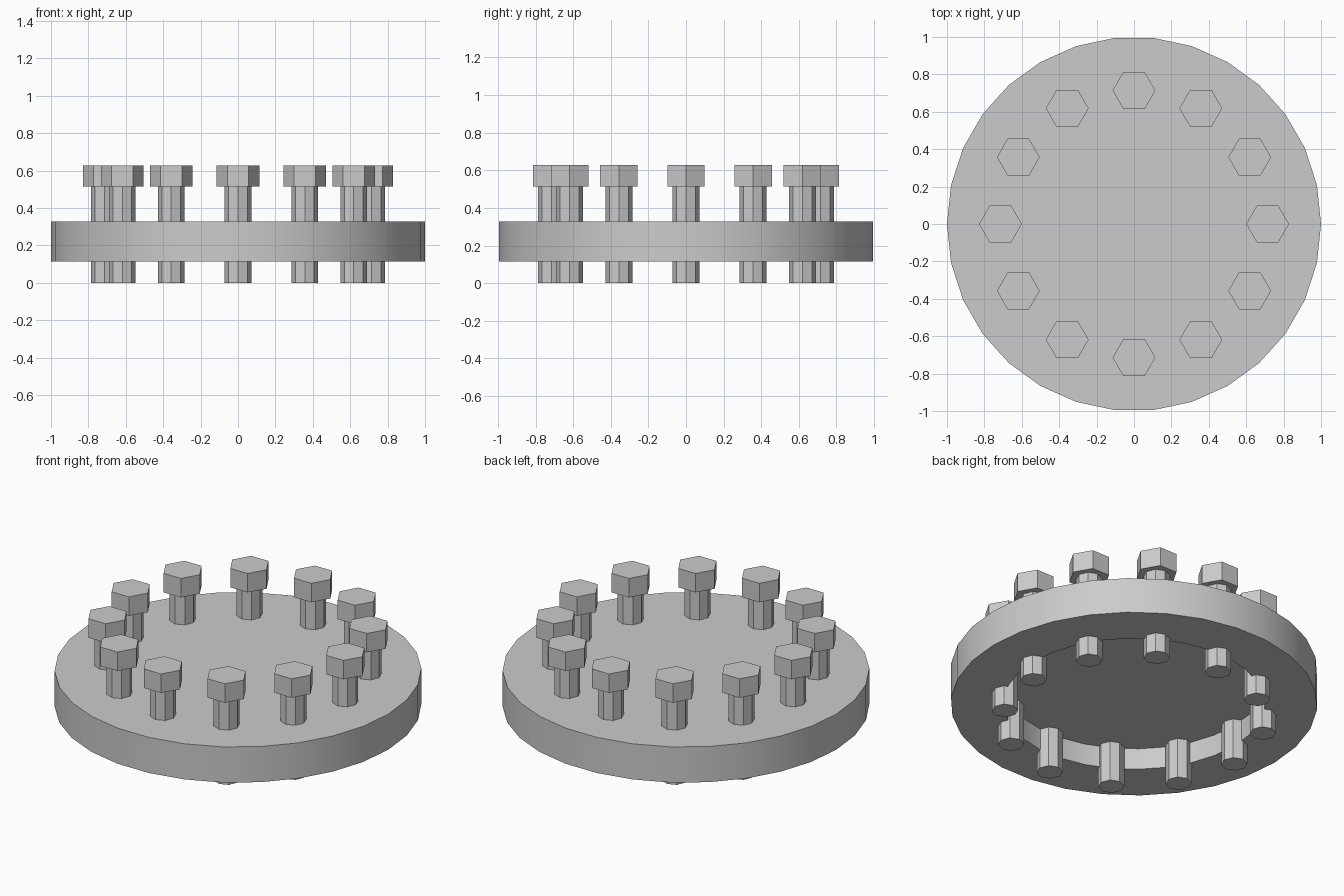
import bpy, bmesh
from math import cos, sin, pi, radians

cube = bpy.data.objects.get("Cube")
if cube:
    bpy.data.objects.remove(cube, do_unlink=True)

UNIT = 1 / 35          # flange radius is 35 drawing units
BOLT_COUNT = 12
BOLT_CIRCLE = 25

steel = bpy.data.materials.new("plain grey")
steel.use_nodes = True
grey = (0.6, 0.6, 0.6, 1)
steel.diffuse_color = grey
steel.node_tree.nodes["Principled BSDF"].inputs["Base Color"].default_value = grey


def turned_part(name, profile, sides, location=(0, 0)):
    """Sweep a (radius, z) profile round z and cap both ends with one face."""
    bm = bmesh.new()
    rings = []
    for r, z in profile:
        rings.append([bm.verts.new((r * UNIT * cos(2 * pi * i / sides),
                                    r * UNIT * sin(2 * pi * i / sides),
                                    z * UNIT)) for i in range(sides)])
    for low, high in zip(rings, rings[1:]):
        for i in range(sides):
            j = (i + 1) % sides
            bm.faces.new((low[i], low[j], high[j], high[i]))
    bm.faces.new(rings[0])
    bm.faces.new(rings[-1])
    bmesh.ops.recalc_face_normals(bm, faces=bm.faces)
    mesh = bpy.data.meshes.new(name)
    bm.to_mesh(mesh)
    bm.free()
    mesh.materials.append(steel)
    obj = bpy.data.objects.new(name, mesh)
    obj.location = (location[0] * UNIT, location[1] * UNIT, 0)
    bpy.context.collection.objects.link(obj)
    return obj


# Round flange, recessed underneath
flange = turned_part("flange", [(25, 8.5), (25, 4), (35, 4), (35, 11.5)], 30)
bpy.ops.object.select_all(action="DESELECT")
flange.select_set(True)
bpy.context.view_layer.objects.active = flange
bpy.ops.object.shade_smooth_by_angle(angle=radians(30))

# Ring of bolts, all facing the same way: eight-sided shank, hexagonal head
for n in range(BOLT_COUNT):
    a = 2 * pi * n / BOLT_COUNT
    spot = (BOLT_CIRCLE * cos(a), BOLT_CIRCLE * sin(a))
    turned_part(f"bolt_shank_{n + 1}", [(2.5, 0), (2.5, 18)], 8, spot)
    turned_part(f"bolt_head_{n + 1}", [(4, 18), (4, 22)], 6, spot)
